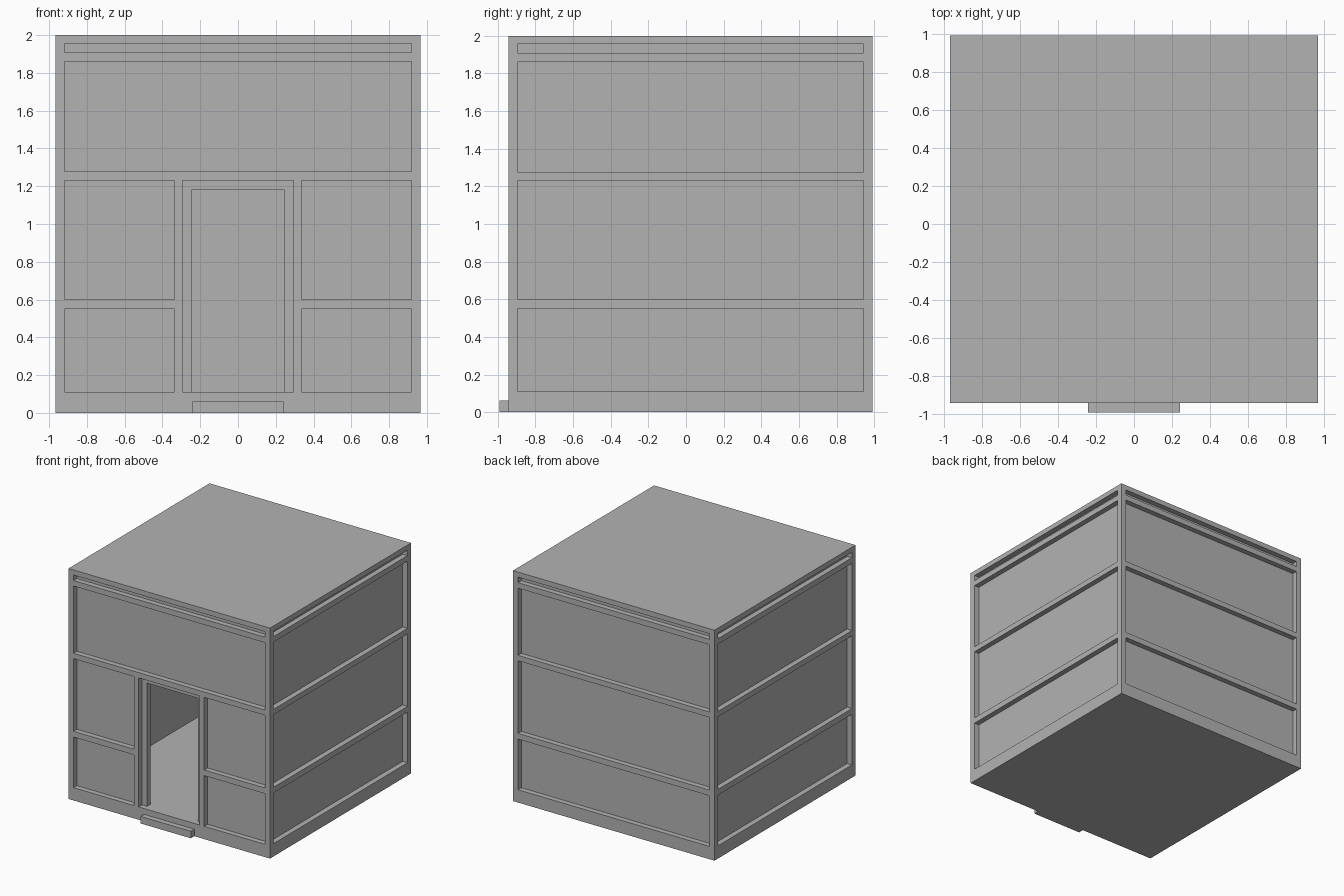
import bpy
import bmesh
from mathutils import Matrix, Vector

default = bpy.data.objects.get("Cube")
if default:
    bpy.data.objects.remove(default, do_unlink=True)

# Main dimensions
HALF = 0.967                 # half width of the square block
FRONT, BACK = -0.943, 0.991
MID = (FRONT + BACK) / 2
HEIGHT = 2.0
TRIM = 0.048                 # width of every trim band
RECESS = 0.0465              # depth of the sunken panels
WALL = 0.097
FLOOR = 0.111
DOOR_TOP = 1.18

grey = bpy.data.materials.new("plain grey")
grey.use_nodes = True
colour = (0.45, 0.45, 0.45, 1)
grey.diffuse_color = colour
grey.node_tree.nodes["Principled BSDF"].inputs["Base Color"].default_value = colour


def add_box(bm, low, high, turn=Matrix()):
    """Add a box between two corners, optionally turned afterwards."""
    low, high = Vector(low), Vector(high)
    place = Matrix.Translation((low + high) / 2) @ Matrix.Diagonal((high - low).to_4d())
    bmesh.ops.create_cube(bm, size=1, matrix=turn @ place)


def make_object(name, bm):
    mesh = bpy.data.meshes.new(name)
    bm.to_mesh(mesh)
    bm.free()
    mesh.materials.append(grey)
    obj = bpy.data.objects.new(name, mesh)
    bpy.context.collection.objects.link(obj)
    return obj


def box_object(name, low, high):
    bm = bmesh.new()
    add_box(bm, low, high)
    return make_object(name, bm)


def carve(target, cutter):
    """Subtract the cutter from the target and discard it."""
    cut = target.modifiers.new("carve", "BOOLEAN")
    cut.operation = "DIFFERENCE"
    cut.solver = "EXACT"
    cut.object = cutter
    cutter.hide_render = True
    bpy.context.view_layer.objects.active = target
    bpy.ops.object.modifier_apply(modifier=cut.name)
    bpy.data.objects.remove(cutter, do_unlink=True)


# Solid block, hollowed into a room
building = box_object("building_shell", (-HALF, FRONT, 0), (HALF, BACK, HEIGHT))
room = box_object("room_cutter", (-HALF + WALL, FRONT + WALL, FLOOR),
                  (HALF - WALL, BACK - WALL, HEIGHT - WALL))
carve(building, room)

# Sunken panels: horizontal tiers on every side
lower = [(FLOOR, 0.55), (0.6, 1.23)]
upper = [(1.277, 1.86), (1.908, 1.956)]
edge = HALF - TRIM
panels = bmesh.new()


def sink(x0, x1, z0, z1, quarter=0):
    """Cutter for one panel on the front, turned by quarters to another side."""
    turn = (Matrix.Translation((0, MID, 0))
            @ Matrix.Rotation(quarter * 1.5707963, 4, "Z"))
    add_box(panels, (x0, -HALF - 0.1, z0), (x1, -HALF + RECESS, z1), turn)


for quarter in (1, 2, 3):
    for z0, z1 in lower + upper:
        sink(-edge, edge, z0, z1, quarter)

# Front: full upper tiers, split lower tiers and a door surround
for z0, z1 in upper:
    sink(-edge, edge, z0, z1)
for z0, z1 in lower:
    sink(-edge, -0.336, z0, z1)
    sink(0.336, edge, z0, z1)
sink(-0.293, 0.293, FLOOR, 1.23)
carve(building, make_object("panel_cutter", panels))

# Open doorway through the front wall
doorway = box_object("doorway_cutter", (-0.246, FRONT - 0.1, FLOOR),
                     (0.246, FRONT + WALL + 0.05, DOOR_TOP))
carve(building, doorway)

# Doorstep
box_object("doorstep", (-0.241, FRONT - TRIM, 0), (0.241, FRONT, 0.061))
